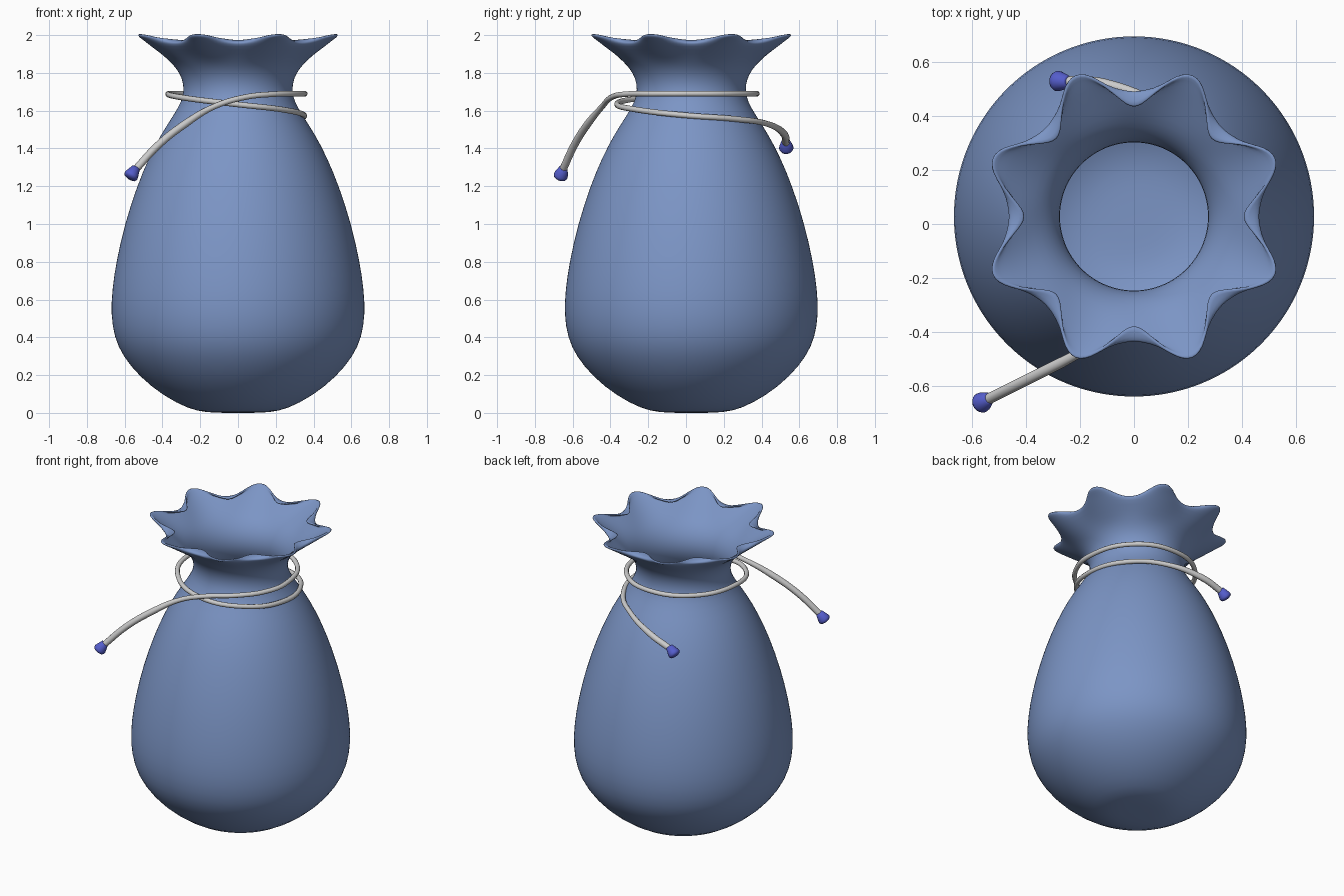
import bpy, bmesh
from math import cos, sin, pi
from mathutils import Vector

if "Cube" in bpy.data.objects:
    bpy.data.objects.remove(bpy.data.objects["Cube"])


def material(name, rgb):
    m = bpy.data.materials.new(name)
    m.diffuse_color = (*rgb, 1)
    m.use_nodes = True
    m.node_tree.nodes["Principled BSDF"].inputs["Base Color"].default_value = m.diffuse_color
    return m


def lathe(name, profile, segs, mat, lobes=8):
    """Surface of revolution; profile rows are (z, radius, ruffle, lift)."""
    bm = bmesh.new()
    rings = []
    for z, r, ruffle, lift in profile:
        ring = []
        for i in range(segs):
            a = 2 * pi * i / segs
            wave = -cos(lobes * a)
            rad = r + ruffle * wave
            ring.append(bm.verts.new((rad * cos(a), rad * sin(a), z + lift * wave)))
        rings.append(ring)
    for lo, hi in zip(rings, rings[1:]):
        for i in range(segs):
            j = (i + 1) % segs
            bm.faces.new((lo[i], lo[j], hi[j], hi[i]))
    bm.faces.new(rings[0][::-1])
    mesh = bpy.data.meshes.new(name)
    bm.to_mesh(mesh)
    bm.free()
    mesh.shade_smooth()
    mesh.materials.append(mat)
    ob = bpy.data.objects.new(name, mesh)
    bpy.context.collection.objects.link(ob)
    return ob


cloth = material("blue_cloth", (0.2, 0.3, 0.56))
tip = material("tip_blue", (0.09, 0.11, 0.6))

# Pouch: round belly, tight neck, flared opening with eight ruffles
plain = [(0.0, 0.08), (0.003, 0.17), (0.02, 0.26), (0.09, 0.395), (0.19, 0.52),
         (0.3, 0.61), (0.4, 0.655), (0.52, 0.673), (0.65, 0.667), (0.8, 0.645),
         (1.0, 0.6), (1.2, 0.535), (1.35, 0.473), (1.48, 0.405), (1.58, 0.338),
         (1.65, 0.298), (1.71, 0.285), (1.77, 0.295), (1.82, 0.323), (1.86, 0.36)]
ruffled = [(1.90, 0.412, 0.008, 0), (1.945, 0.475, 0.014, 0),
           (1.965, 0.497, 0.028, 0.003), (1.978, 0.5, 0.055, 0.007),
           (1.988, 0.49, 0.086, 0.011)]
pouch = lathe("pouch", [(z, r, 0, 0) for z, r in plain] + ruffled, 96, cloth)
pouch.location.y = 0.028
wall = pouch.modifiers.new("wall", 'SOLIDIFY')
wall.thickness = 0.014
wall.offset = -1
soft = pouch.modifiers.new("soft", 'SUBSURF')
soft.levels = soft.render_levels = 1

# Drawstring: one cord wound about twice round the neck, with two loose tails
path = [(-.55, -.655, 1.28), (-.42, -.59, 1.42), (-.28, -.52, 1.53), (-.13, -.445, 1.62),
        (.03, -.395, 1.67), (.2, -.31, 1.688), (.315, -.17, 1.69), (.352, .01, 1.69),
        (.25, .27, 1.69), (0, .375, 1.69), (-.26, .27, 1.69), (-.37, 0, 1.688),
        (-.28, -.24, 1.667), (-.02, -.365, 1.635), (.24, -.26, 1.605), (.35, 0, 1.575),
        (.28, .27, 1.555), (.11, .43, 1.53), (-.11, .52, 1.475), (-.26, .53, 1.425)]
curve = bpy.data.curves.new("drawstring", 'CURVE')
curve.dimensions = '3D'
curve.bevel_depth = 0.02
curve.bevel_resolution = 3
curve.use_fill_caps = True
spline = curve.splines.new('BEZIER')
spline.bezier_points.add(len(path) - 1)
for k, (bp, co) in enumerate(zip(spline.bezier_points, path)):
    bp.co = co
    bp.handle_left_type = bp.handle_right_type = 'AUTO'
    bp.radius = 1.0 if k < 3 or k > 17 else 0.75
spline.resolution_u = 8
cord = bpy.data.objects.new("drawstring", curve)
bpy.context.collection.objects.link(cord)

# Bell-shaped tips on both cord ends
bell = [(-0.035, 0.019), (-0.033, 0.023), (0.01, 0.037), (0.02, 0.038),
        (0.03, 0.033), (0.036, 0.018), (0.038, 0.002)]
for name, centre, heading in (("front_tip", (-.557, -.658, 1.27), (-.5, -.3, -.8)),
                              ("back_tip", (-.27, .53, 1.415), (-.7, .05, -.65))):
    ob = lathe(name, [(z, r, 0, 0) for z, r in bell], 24, tip)
    ob.location = centre
    ob.rotation_euler = Vector(heading).to_track_quat('Z', 'Y').to_euler()
